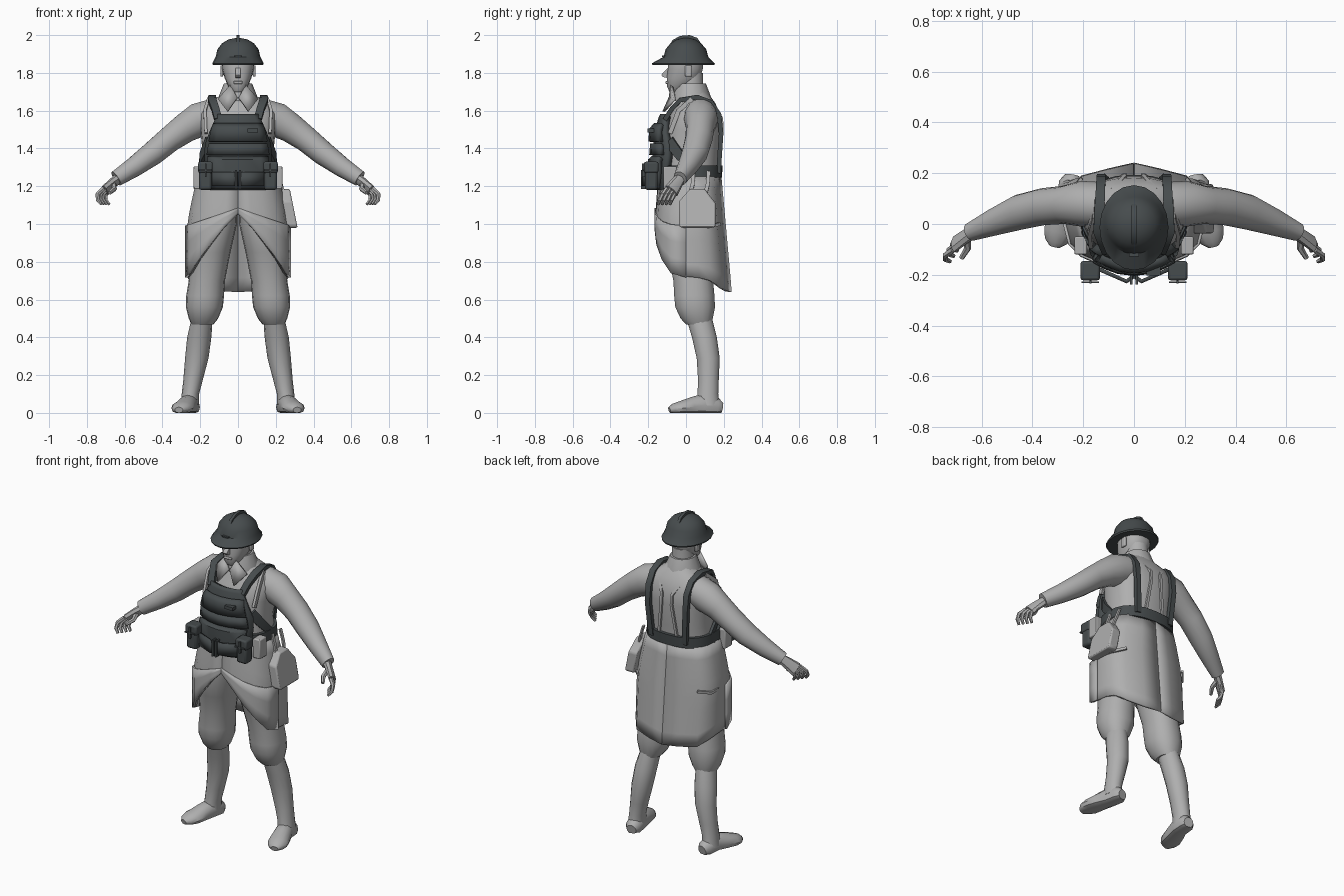
import bpy, bmesh, math
from mathutils import Vector


def material(name, rgb):
    m = bpy.data.materials.new(name)
    m.diffuse_color = (*rgb, 1)
    return m


CLOTH = material("pale grey", (0.43, 0.43, 0.43))
GEAR = material("dark slate", (0.062, 0.072, 0.075))


def finish(name, bm, mat, mirror=False, thick=0, bevel=0):
    bmesh.ops.recalc_face_normals(bm, faces=bm.faces)
    me = bpy.data.meshes.new(name)
    bm.to_mesh(me)
    bm.free()
    me.materials.append(mat)
    ob = bpy.data.objects.new(name, me)
    bpy.context.collection.objects.link(ob)
    if thick:
        s = ob.modifiers.new("thickness", 'SOLIDIFY')
        s.thickness, s.offset = thick, 0
    if bevel:
        b = ob.modifiers.new("bevel", 'BEVEL')
        b.width, b.segments = bevel, 2
    if mirror:
        ob.modifiers.new("mirror", 'MIRROR').use_mirror_merge = False
    return ob


def skin(rings, closed=True, caps=True):
    bm = bmesh.new()
    rows = [[bm.verts.new(p) for p in r] for r in rings]
    n = len(rows[0])
    for a, b in zip(rows, rows[1:]):
        for i in range(n if closed else n - 1):
            j = (i + 1) % n
            bm.faces.new((a[i], a[j], b[j], b[i]))
    if caps:
        bm.faces.new(rows[0])
        bm.faces.new(rows[-1])
    return bm


def power(v, e):
    return math.copysign(abs(v) ** (2 / e), v)


# Stack of level rings: (z, centre x, front y, back y, half width)
def stack(name, rows, mat, n=18, e=2.0, **kw):
    rings = []
    for z, cx, y0, y1, rx in rows:
        rings.append([Vector((cx + rx * power(math.cos(2 * math.pi * i / n), e),
                              (y0 + y1) / 2 + (y1 - y0) / 2 * power(math.sin(2 * math.pi * i / n), e), z))
                      for i in range(n)])
    return finish(name, skin(rings), mat, **kw)


# Tube along a path: (point, half width along side, half depth); four sides give a ribbon
def tube(name, pts, mat, side, n=12, floor=None, **kw):
    rings = []
    P = [Vector(p[0]) for p in pts]
    for k, (_, a, b) in enumerate(pts):
        t = (P[min(k + 1, len(P) - 1)] - P[max(k - 1, 0)]).normalized()
        s = Vector(side)
        s = (s - t * s.dot(t)).normalized()
        u = t.cross(s)
        g, off = (math.sqrt(2), math.pi / 4) if n == 4 else (1, 0)
        ring = [P[k] + s * (a * g * math.cos(off + 2 * math.pi * i / n))
                + u * (b * g * math.sin(off + 2 * math.pi * i / n)) for i in range(n)]
        if floor is not None:
            for p in ring:
                p.z = max(p.z, floor)
        rings.append(ring)
    return finish(name, skin(rings), mat, **kw)


# Curved front panel: (z, half width, centre y, edge y)
def panel(name, rows, mat, thick):
    us = [-1, -.75, -.4, 0, .4, .75, 1]
    rings = [[Vector((w * u, yc + (ye - yc) * u * u, z)) for u in us] for z, w, yc, ye in rows]
    return finish(name, skin(rings, False, False), mat, thick=thick)


# Side profile in (y, z), given width in x
def prism(name, prof, x0, x1, mat, lean=0, **kw):
    z0 = sum(p[1] for p in prof) / len(prof)
    rings = [[Vector((x + (z0 - z) * lean, y, z)) for y, z in prof] for x in (x0, x1)]
    return finish(name, skin(rings), mat, **kw)


def box(name, x, y, z, mat, **kw):
    return prism(name, [(y[0], z[0]), (y[1], z[0]), (y[1], z[1]), (y[0], z[1])], *x, mat, **kw)


# Head and neck
stack("head", [(1.70, 0, -.088, -.03, .028), (1.725, 0, -.1, .02, .05), (1.77, 0, -.103, .075, .07),
               (1.82, 0, -.097, .09, .084), (1.87, 0, -.095, .092, .088), (1.9, 0, -.08, .08, .08)], CLOTH, e=2.3)
stack("neck", [(1.64, 0, -.05, .1, .075), (1.72, 0, -.04, .092, .062), (1.8, 0, -.03, .09, .062)], CLOTH)
prism("nose", [(-.088, 1.835), (-.131, 1.79), (-.122, 1.778), (-.09, 1.772)], -.014, .014, CLOTH)
box("mouth", (-.025, .025), (-.109, -.09), (1.742, 1.756), CLOTH, bevel=.005)
box("ear", (.078, .093), (-.005, .03), (1.78, 1.84), CLOTH, mirror=True, bevel=.006)

# Helmet with brim and crest
stack("helmet", [(1.842, 0, -.178, .15, .132), (1.85, 0, -.182, .153, .136), (1.885, 0, -.118, .118, .118),
                 (1.925, 0, -.108, .107, .109), (1.957, 0, -.082, .08, .084), (1.977, 0, -.048, .048, .05),
                 (1.984, 0, -.015, .015, .015)], GEAR, n=20)
prism("helmet_crest", [(-.095, 1.935), (-.07, 1.975), (-.03, 1.996), (.02, 2.0), (.06, 1.985), (.08, 1.955),
                       (.05, 1.94), (-.05, 1.94)], -.009, .009, GEAR)
box("helmet_badge", (-.02, .02), (-.128, -.1), (1.885, 1.892), GEAR)

# Torso and collar
stack("torso", [(1.1, 0, -.13, .17, .2), (1.24, 0, -.135, .17, .2), (1.36, 0, -.12, .178, .185),
                (1.5, 0, -.115, .19, .2), (1.58, 0, -.085, .182, .205), (1.64, 0, -.05, .155, .175),
                (1.675, 0, -.04, .13, .1), (1.7, 0, -.035, .11, .08)], CLOTH, n=24, e=2.5)
stack("collar", [(1.65, 0, -.075, .135, .108), (1.68, 0, -.075, .13, .1), (1.745, 0, -.05, .105, .074)], CLOTH, n=12)
finish("collar_point", skin([[(.004, -.085, 1.67), (.055, -.118, 1.595)], [(.04, -.075, 1.735), (.105, -.06, 1.66)]],
                            False, False), CLOTH, mirror=True, thick=.014)
tube("back_pleat", [((.085, .135, 1.645), .008, .006), ((.035, .19, 1.56), .008, .006),
                    ((.035, .193, 1.5), .008, .006), ((.06, .178, 1.31), .008, .006)], CLOTH, (1, 0, 0), n=4, mirror=True)
tube("front_sling", [((.17, -.085, 1.48), .008, .012), ((.175, -.04, 1.6), .008, .012),
                     ((.155, .03, 1.66), .008, .012)], CLOTH, (1, 0, 0), n=4, mirror=True)

# Arms with cuffs and hands
tube("arm", [((.13, .075, 1.575), .09, .09), ((.21, .08, 1.55), .09, .093), ((.28, .075, 1.508), .075, .08),
             ((.36, .068, 1.45), .073, .07), ((.45, .047, 1.375), .07, .065), ((.55, .008, 1.302), .054, .054),
             ((.645, -.032, 1.24), .036, .043)], CLOTH, (0, 1, 0), n=14, mirror=True)
tube("palm", [((.63, -.028, 1.245), .028, .026), ((.665, -.05, 1.215), .034, .022),
              ((.705, -.078, 1.175), .042, .02)], CLOTH, (-.4, .7, -.1), n=8, mirror=True)
for i in range(4):
    d = Vector((-.014, .021, 0)) * (i - 1.5)
    tube(f"finger_{i + 1}", [(Vector(p) + d, r, r) for p, r in (
        ((.692, -.07, 1.188), .013), ((.722, -.092, 1.158), .012), ((.722, -.108, 1.128), .011),
        ((.703, -.116, 1.104), .008))], CLOTH, (0, 1, 0), n=6, mirror=True)
tube("thumb", [((.66, -.05, 1.215), .016, .016), ((.655, -.095, 1.185), .014, .014),
               ((.68, -.135, 1.165), .01, .01)], CLOTH, (1, 0, 0), n=6, mirror=True)

# Breeches, boots and feet
stack("breeches_leg", [(1.14, .1, -.12, .15, .1), (1.0, .118, -.148, .15, .112), (.85, .145, -.1, .14, .105),
                       (.7, .165, -.068, .145, .096), (.62, .174, -.064, .152, .1), (.56, .178, -.058, .155, .098),
                       (.5, .183, -.03, .143, .078), (.468, .188, .0, .135, .058)], CLOTH, e=2.2, mirror=True)
stack("boot_shaft", [(.5, .19, .0, .14, .056), (.4, .205, .03, .165, .064), (.29, .218, .055, .18, .062),
                     (.18, .237, .062, .175, .052), (.1, .252, .06, .172, .046), (.04, .256, .05, .18, .048)],
      CLOTH, n=14, mirror=True)
tube("foot", [((.244, .19, .025), .03, .03), ((.248, .165, .03), .047, .05), ((.258, .09, .04), .048, .062),
              ((.278, .03, .033), .055, .05), ((.296, -.03, .025), .06, .037), ((.308, -.068, .02), .045, .028),
              ((.313, -.088, .015), .022, .016)], CLOTH, (1, .25, 0), n=12, floor=0, mirror=True)

# Coat skirt: half hem outline (x, y, hem z), cut away over the thighs
HEM = [(0, -.158, 1.06), (.07, -.155, .985), (.14, -.145, .895), (.2, -.118, .815), (.243, -.075, .745),
       (.262, .0, .722), (.26, .07, .715), (.25, .13, .7), (.205, .185, .66), (.1, .212, .645), (0, .235, .64)]


def skirt_point(x, y, z, grow=1.0):
    f = min(1, max(0, 1.25 - z) / .25) ** .8
    back = min(1, max(0, 1.25 - z) / .6)
    sy = .88 + .12 * f if y < 0 else .77 + .23 * back
    return Vector((x * (.78 + .22 * f) * grow, y * sy * grow, z))


rows = [[skirt_point(x, y, 1.25 + (h - 1.25) * k / 8) for x, y, h in HEM] for k in range(9)]
finish("coat_skirt", skin(rows, False, False), CLOTH, mirror=True, thick=.014)

# Turned-back front flaps
rows = [[skirt_point(x, y, z1 + (h - .005 - z1) * k / 3, 1.045)
         for x, y, h in HEM[:6] for z1 in [1.085 - .36 * x]] for k in range(4)]
finish("coat_flap", skin(rows, False, False), CLOTH, mirror=True, thick=.012)
tube("pocket_edge", [((.265, .06, .99), .006, .008), ((.258, .12, .985), .006, .008),
                     ((.205, .18, 1.0), .006, .008)], CLOTH, (1, 1, 0), n=4, mirror=True)

# Vest, layered panels and harness
panel("vest_plate", [(1.575, .1, -.12, -.095), (1.555, .112, -.13, -.1), (1.48, .145, -.15, -.1),
                     (1.42, .165, -.155, -.085), (1.36, .168, -.16, -.085), (1.18, .16, -.165, -.11)], GEAR, .035)
panel("vest_flap", [(1.525, .125, -.158, -.12), (1.5, .135, -.18, -.135), (1.435, .15, -.185, -.135)], GEAR, .03)
panel("vest_band", [(1.425, .15, -.175, -.13), (1.365, .16, -.18, -.125)], GEAR, .03)
panel("vest_pouch", [(1.35, .155, -.17, -.13), (1.335, .155, -.188, -.14), (1.27, .155, -.19, -.14),
                     (1.185, .145, -.185, -.14)], GEAR, .03)
box("vest_patch", (.05, .105), (-.203, -.17), (1.485, 1.505), GEAR)
tube("shoulder_strap", [((.105, -.11, 1.555), .02, .012), ((.12, -.075, 1.61), .02, .012),
                        ((.138, -.03, 1.657), .022, .012), ((.136, .06, 1.672), .02, .012),
                        ((.132, .135, 1.645), .018, .011), ((.13, .175, 1.58), .018, .012),
                        ((.13, .186, 1.48), .016, .012), ((.115, .172, 1.27), .016, .012)],
     GEAR, (1, 0, 0), n=4, mirror=True)
tube("side_strap", [((.155, -.09, 1.44), .03, .008), ((.19, -.03, 1.36), .025, .008),
                    ((.198, .04, 1.29), .02, .008)], GEAR, (0, 0, 1), n=4, mirror=True)

# Belt, buckle and pouches
stack("belt", [(1.245, 0, -.15, .19, .212), (1.31, 0, -.15, .194, .208)], GEAR, n=24, e=2.5)
finish("belt_front", skin([[(.0, -.205, z), (.03, -.226, z), (.145, -.175, z)] for z in (1.2, 1.275)], False, False),
       GEAR, mirror=True, thick=.016)
box("buckle", (.006, .016), (-.238, -.2), (1.185, 1.285), GEAR, mirror=True)
box("belt_pouch", (.138, .207), (-.217, -.15), (1.18, 1.325), GEAR, mirror=True, bevel=.014)
box("pouch_lid", (.134, .211), (-.222, -.146), (1.27, 1.33), GEAR, mirror=True, bevel=.01)
box("pouch_tab", (.137, .206), (-.232, -.226), (1.28, 1.288), GEAR, mirror=True)
box("pouch_stud", (.168, .176), (-.234, -.215), (1.25, 1.32), GEAR, mirror=True)
box("side_pouch", (.185, .235), (-.12, -.05), (1.185, 1.305), CLOTH, mirror=True, bevel=.006)

# Shoulder bag hanging at one hip
prism("hip_bag", [(-.037, .99), (-.025, .98), (.145, .98), (.157, .99), (.157, 1.11), (.125, 1.15), (.1, 1.185),
                  (.02, 1.185), (-.01, 1.15), (-.037, 1.12)], .235, .295, CLOTH, lean=.2, bevel=.012)
for i, y in enumerate((.02, .1)):
    tube(f"bag_strap_{i + 1}", [((.25, y, 1.15), .01, .005), ((.232, y + .015, 1.21), .01, .005),
                                ((.208, y + .02, 1.28), .01, .005)], CLOTH, (0, 1, 0), n=4)

# Smooth surfaces with sharp creases
for ob in bpy.context.collection.objects:
    ob.select_set(True)
    bpy.context.view_layer.objects.active = ob
bpy.ops.object.shade_smooth_by_angle(angle=math.radians(38))
